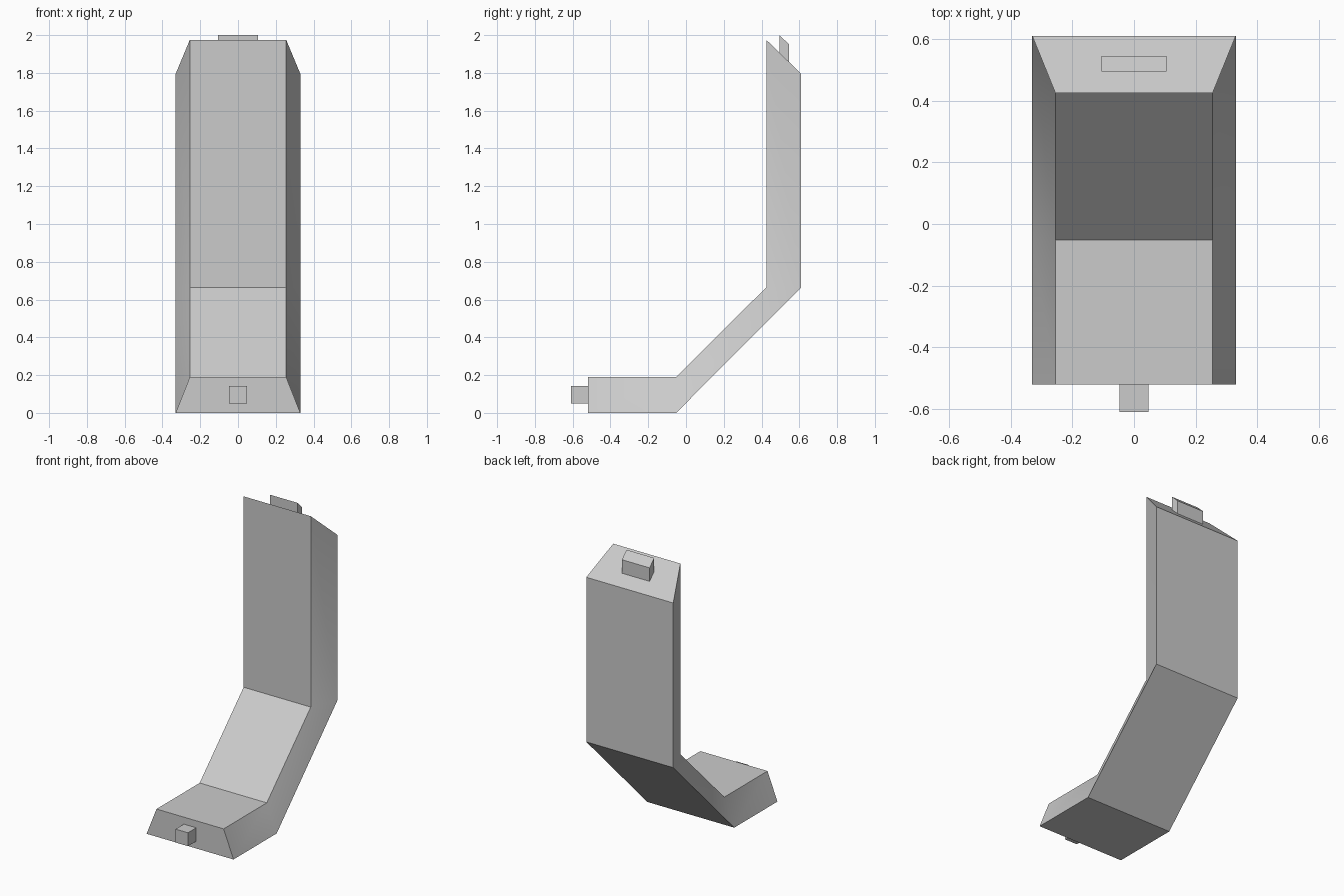
import bpy
import bmesh
import math

cube = bpy.data.objects.get("Cube")
if cube:
    bpy.data.objects.remove(cube, do_unlink=True)

GREY = (0.6, 0.6, 0.6, 1.0)
grey = bpy.data.materials.new("plain grey")
grey.use_nodes = True
grey.diffuse_color = GREY
grey.node_tree.nodes["Principled BSDF"].inputs["Base Color"].default_value = GREY


def loft(name, sections):
    """Skin a row of four-cornered sections and cap both ends."""
    bm = bmesh.new()
    rings = [[bm.verts.new(co) for co in section] for section in sections]
    for a, b in zip(rings, rings[1:]):
        for i in range(4):
            j = (i + 1) % 4
            bm.faces.new((a[i], a[j], b[j], b[i]))
    bm.faces.new(rings[0])
    bm.faces.new(rings[-1])
    bmesh.ops.recalc_face_normals(bm, faces=bm.faces[:])
    mesh = bpy.data.meshes.new(name)
    bm.to_mesh(mesh)
    bm.free()
    mesh.materials.append(grey)
    obj = bpy.data.objects.new(name, mesh)
    bpy.context.collection.objects.link(obj)
    return obj


def section(inner, outer, inner_half, outer_half):
    """Trapezoid across x between an inner and an outer (y, z) point."""
    return [(-outer_half, *outer), (outer_half, *outer),
            (inner_half, *inner), (-inner_half, *inner)]


# Bent body: flat foot, sloping middle and upright back
inner_path = [(-0.52, 0.19), (-0.052, 0.19), (0.425, 0.665), (0.425, 1.975)]
outer_path = [(-0.52, 0.0), (-0.052, 0.0), (0.61, 0.665), (0.61, 1.795)]
body = loft("bent_body", [section(i, o, 0.255, 0.33)
                          for i, o in zip(inner_path, outer_path)])
bpy.context.view_layer.objects.active = body
body.select_set(True)
bpy.ops.object.shade_smooth_by_angle(angle=math.radians(30))

# Square peg on the front of the foot
loft("front_peg", [section((y, 0.142), (y, 0.05), 0.047, 0.047)
                   for y in (-0.61, -0.52)])

# Wide tab on the slanted top end, its top parallel to the slant
loft("top_tab", [section((0.495, front_z), (0.545, back_z), 0.105, 0.105)
                 for front_z, back_z in ((1.907, 1.858), (2.0, 1.951))])
